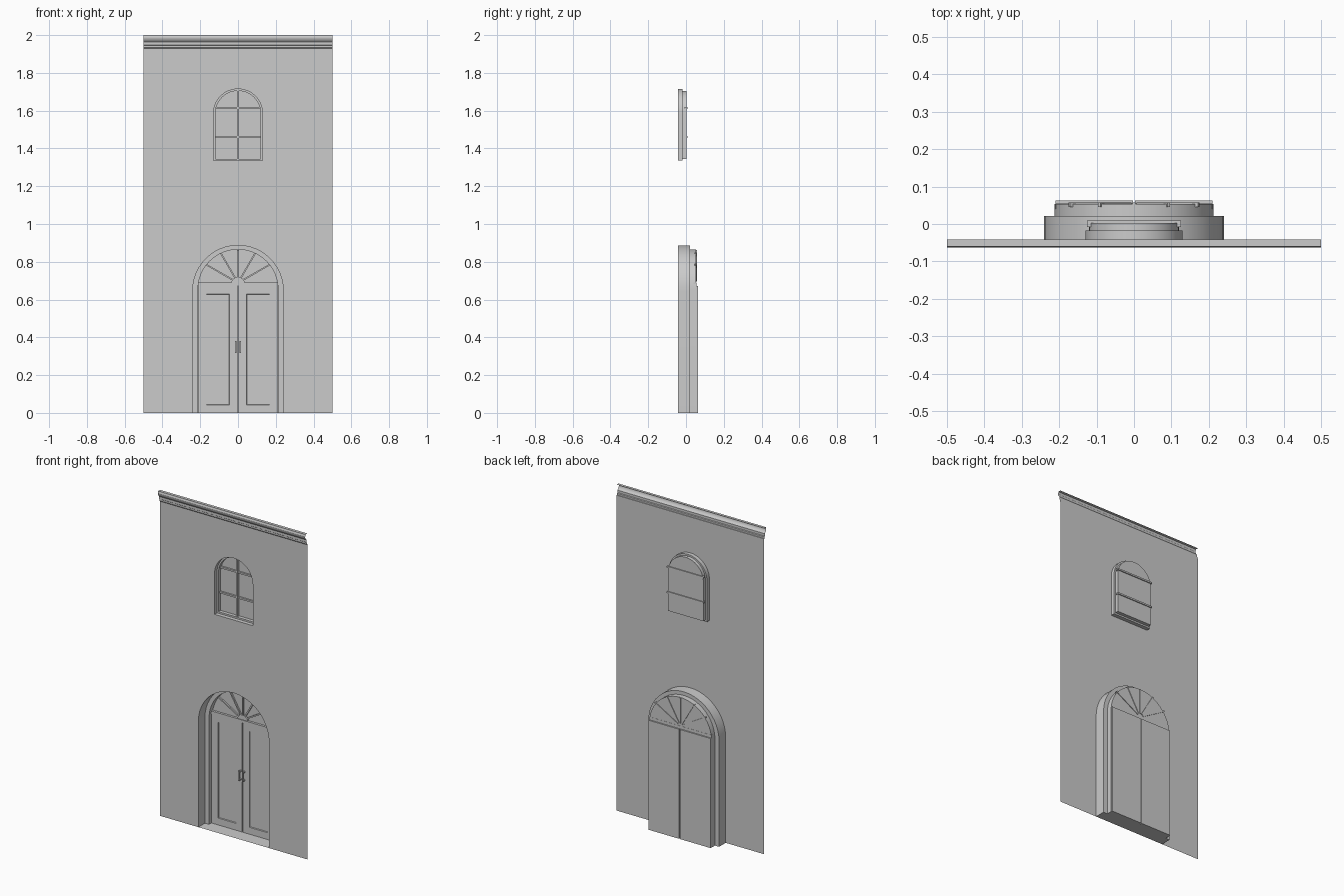
import bpy, bmesh
from math import sin, cos, pi, radians
from mathutils import Matrix

cube = bpy.data.objects.get("Cube")
if cube:
    bpy.data.objects.remove(cube)

grey = bpy.data.materials.new("plain_grey")
grey.use_nodes = True
grey.diffuse_color = (0.6, 0.6, 0.6, 1)
grey.node_tree.nodes["Principled BSDF"].inputs["Base Color"].default_value = (0.6, 0.6, 0.6, 1)


def finish(name, bm, smooth=False):
    mesh = bpy.data.meshes.new(name)
    bm.to_mesh(mesh)
    bm.free()
    mesh.materials.append(grey)
    ob = bpy.data.objects.new(name, mesh)
    bpy.context.collection.objects.link(ob)
    if smooth:
        bpy.ops.object.select_all(action='DESELECT')
        ob.select_set(True)
        bpy.context.view_layer.objects.active = ob
        bpy.ops.object.shade_smooth_by_angle(angle=radians(30))
    return ob


def arch(half, base, top, steps=24):
    """Round-headed outline, running from lower right over the top to lower left."""
    spring = top - half
    points = [(half, base)]
    points += [(half * cos(pi * i / steps), spring + half * sin(pi * i / steps))
               for i in range(steps + 1)]
    return points + [(-half, base)]


def recess(name, rings):
    """Stepped arched sheet lofted through (outline, y) rings and closed at the back."""
    bm = bmesh.new()
    loops = [[bm.verts.new((x, y, z)) for x, z in outline] for outline, y in rings]
    n = len(loops[0])
    for a, b in zip(loops, loops[1:]):
        for i in range(n):
            j = (i + 1) % n
            bm.faces.new((a[i], a[j], b[j], b[i]))
    bm.faces.new(loops[-1])
    bmesh.ops.dissolve_degenerate(bm, dist=0.0001, edges=bm.edges[:])
    bm.normal_update()
    return finish(name, bm, True)


def add_box(bm, x0, x1, y0, y1, z0, z1):
    size = Matrix.Diagonal((x1 - x0, y1 - y0, z1 - z0, 1))
    place = Matrix.Translation(((x0 + x1) / 2, (y0 + y1) / 2, (z0 + z1) / 2))
    return bmesh.ops.create_cube(bm, size=1, matrix=place @ size)["verts"]


def box(name, *limits):
    bm = bmesh.new()
    add_box(bm, *limits)
    return finish(name, bm)


WALL_Y = -0.042
door_hole = arch(0.24, 0, 0.887)
window_hole = arch(0.13, 1.335, 1.715)

# Wall sheet with the two arched openings
bm = bmesh.new()
outer = [(-0.5, 0), (-0.5, 1.935), (0.5, 1.935), (0.5, 0)] + door_hole
for loop in (outer, window_hole):
    verts = [bm.verts.new((x, WALL_Y, z)) for x, z in loop]
    for i, v in enumerate(verts):
        bm.edges.new((v, verts[(i + 1) % len(verts)]))
bmesh.ops.triangle_fill(bm, use_beauty=True, edges=bm.edges[:], normal=(0, -1, 0))
finish("wall", bm)

# Cornice moulding, an open strip swept along the wall top
profile = [(-0.042, 1.93), (-0.046, 1.935), (-0.046, 1.945), (-0.05, 1.948),
           (-0.05, 1.963), (-0.054, 1.968), (-0.058, 1.972), (-0.062, 1.98),
           (-0.063, 1.988), (-0.06, 1.994), (-0.06, 2.0), (-0.042, 2.0)]
bm = bmesh.new()
rows = [[bm.verts.new((x, y, z)) for x in (-0.5, 0.5)] for y, z in profile]
for a, b in zip(rows, rows[1:]):
    bm.faces.new((a[0], a[1], b[1], b[0]))
finish("cornice", bm, True)

# Doorway and window recesses
recess("doorway", [(door_hole, WALL_Y), (door_hole, 0.022),
                   (arch(0.212, 0, 0.865), 0.022), (arch(0.212, 0, 0.865), 0.054)])
recess("window_recess", [(window_hole, WALL_Y), (window_hole, -0.018),
                         (arch(0.12, 1.345, 1.705), -0.018),
                         (arch(0.12, 1.345, 1.705), 0.003)])

# Window bars
box("window_upright_bar", -0.005, 0.005, -0.012, 0.002, 1.345, 1.705)
for name, z in (("lower", 1.46), ("upper", 1.615)):
    box(name + "_window_bar", -0.125, 0.125, -0.008, 0.009, z - 0.005, z + 0.005)

# Door leaves with a sunk panel, and a bracket handle on each
for side, s in (("left", 1), ("right", -1)):
    bm = bmesh.new()
    add_box(bm, *sorted((s * 0.003, s * 0.21)), 0.045, 0.063, 0, 0.672)
    front = min(bm.faces, key=lambda f: f.calc_center_median().y)
    bmesh.ops.inset_region(bm, faces=[front], thickness=0.042, use_even_offset=True)
    bmesh.ops.inset_region(bm, faces=[front], thickness=0.003, depth=-0.006)
    finish(side + "_door", bm)

    bm = bmesh.new()
    x = sorted((s * 0.008, s * 0.017))
    add_box(bm, *x, 0.026, 0.031, 0.318, 0.38)
    for z in (0.32, 0.37):
        add_box(bm, *x, 0.028, 0.046, z, z + 0.008)
    finish(side + "_handle", bm)

# Transom above the doors
box("transom", -0.21, 0.21, 0.04, 0.055, 0.672, 0.69)

# Fanlight hub and rays
bm = bmesh.new()
hub = [(0.035 * cos(pi * i / 12), 0.688 + 0.03 * sin(pi * i / 12)) for i in range(13)]
face = bm.faces.new([bm.verts.new((x, 0.044, z)) for x, z in hub])
new = bmesh.ops.extrude_face_region(bm, geom=[face])["geom"]
bmesh.ops.translate(bm, vec=(0, 0.01, 0),
                    verts=[g for g in new if isinstance(g, bmesh.types.BMVert)])
bmesh.ops.recalc_face_normals(bm, faces=bm.faces[:])
finish("fanlight_hub", bm, True)

bm = bmesh.new()
for angle, reach in ((30, 0.2), (60, 0.185), (90, 0.175), (120, 0.185), (150, 0.2)):
    verts = add_box(bm, 0.02, reach, 0.045, 0.058, -0.004, 0.004)
    turn = Matrix.Translation((0, 0, 0.688)) @ Matrix.Rotation(-radians(angle), 4, 'Y')
    bmesh.ops.transform(bm, matrix=turn, verts=verts)
finish("fanlight_rays", bm)
